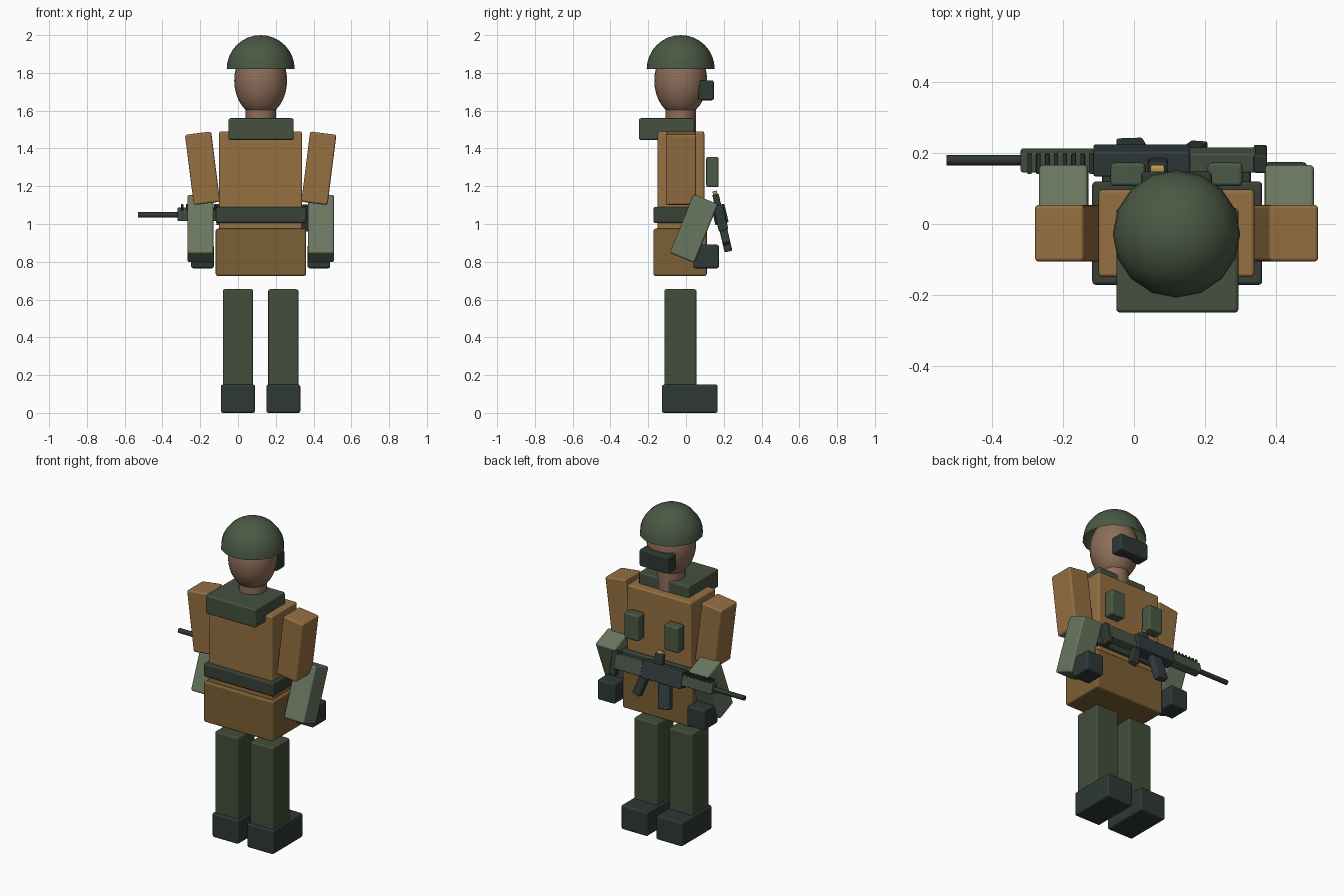
import bpy, bmesh, math
from mathutils import Matrix, Vector

if "Cube" in bpy.data.objects:
    bpy.data.objects.remove(bpy.data.objects["Cube"])

CX = 0.12      # body centre line
HY = -0.028    # head axis

COLORS = {
    "helmet": (.07, .10, .058), "collar": (.06, .08, .05), "skin": (.27, .155, .10),
    "tan": (.30, .16, .053), "hips": (.20, .115, .035), "sleeve": (.14, .18, .115),
    "trousers": (.055, .075, .043), "dark": (.027, .04, .034), "steel": (.033, .046, .05),
    "belt": (.04, .052, .038), "stock": (.07, .088, .06), "brass": (.60, .38, .10),
}
MATS = {}
for key, rgb in COLORS.items():
    MATS[key] = bpy.data.materials.new(key)
    MATS[key].diffuse_color = (*rgb, 1)


def add(name, bm, mat, matrix=Matrix(), smooth=True):
    me = bpy.data.meshes.new(name)
    bm.to_mesh(me)
    bm.free()
    for p in me.polygons:
        p.use_smooth = smooth
    me.materials.append(MATS[mat])
    ob = bpy.data.objects.new(name, me)
    ob.matrix_world = matrix
    bpy.context.collection.objects.link(ob)
    return ob


def box(name, center, size, mat, rot=Matrix(), bevel=.011, frame=Matrix()):
    """Rounded box, turned about its own centre, inside an optional frame."""
    bm = bmesh.new()
    bmesh.ops.create_cube(bm, size=1)
    bmesh.ops.scale(bm, vec=size, verts=bm.verts)
    ob = add(name, bm, mat, frame @ Matrix.Translation(center) @ rot)
    mod = ob.modifiers.new("round", 'BEVEL')
    mod.width, mod.segments, mod.harden_normals = bevel, 3, True
    return ob


def span(name, x, y, z, mat, **kw):
    """Box from its (min, max) range on each axis."""
    c = [(a + b) / 2 for a, b in (x, y, z)]
    return box(name, c, [b - a for a, b in (x, y, z)], mat, **kw)


def cylinder(name, center, r, depth, mat, rot=Matrix(), frame=Matrix(), sides=20):
    bm = bmesh.new()
    bmesh.ops.create_cone(bm, cap_ends=True, segments=sides, radius1=r, radius2=r, depth=depth)
    ob = add(name, bm, mat, frame @ Matrix.Translation(center) @ rot)
    for p in ob.data.polygons:
        p.use_smooth = len(p.vertices) == 4
    return ob


def sphere(name, center, radii, mat, u, v, cut=False):
    bm = bmesh.new()
    bmesh.ops.create_uvsphere(bm, u_segments=u, v_segments=v, radius=1)
    if cut:
        bmesh.ops.delete(bm, geom=[w for w in bm.verts if w.co.z < -.01], context='VERTS')
    bmesh.ops.scale(bm, vec=radii, verts=bm.verts)
    return add(name, bm, mat, Matrix.Translation(center))


def R(deg, axis):
    return Matrix.Rotation(math.radians(deg), 4, axis)


# head
sphere("helmet", (CX, HY, 1.82), (.18, .18, .18), "helmet", 16, 16, cut=True)
sphere("head", (CX, HY, 1.76), (.14, .14, .19), "skin", 24, 16)
cylinder("neck", (CX, HY, 1.54), .08, .18, "skin")
span("goggles", (.02, .22), (.066, .148), (1.655, 1.76), "dark")

# trunk
span("collar", (-.05, .295), (-.25, .045), (1.445, 1.56), "collar")
span("torso", (-.10, .34), (-.15, .097), (.95, 1.49), "tan")
span("belt", (-.118, .362), (-.172, .12), (1.005, 1.09), "belt")
span("hips", (-.118, .36), (-.172, .11), (.725, .975), "hips")

# parts on both sides
for s, side in ((-1, "left"), (1, "right")):
    leg_x, arm_x = CX + s * .12, CX + s * .308
    box(f"{side}_leg", (leg_x, -.03, .38), (.16, .17, .55), "trousers")
    box(f"{side}_boot", (leg_x, .02, .075), (.18, .295, .15), "dark")
    box(f"{side}_upper_arm", (arm_x, -.026, 1.295), (.14, .16, .375), "tan", rot=R(s * 7.2, 'Y'))
    box(f"{side}_forearm", (arm_x + s * .011, .042, .976), (.138, .14, .335), "sleeve", rot=R(-22, 'X'))
    box(f"{side}_hand", (arm_x, .107, .828), (.12, .135, .125), "dark")
    box(f"{side}_chest_pouch", (CX + s * .137, .14, 1.275), (.098, .066, .16), "helmet")

# rifle, built along x in a frame rolled about its barrel
GUN = Matrix.Translation((0, .18, 1.048)) @ R(13, 'X')
g = dict(frame=GUN, bevel=.006)
cylinder("barrel", (-.40, 0, 0), .0145, .26, "dark", rot=R(90, 'Y'), frame=GUN, sides=16)
span("handguard", (-.32, -.112), (-.0285, .0285), (-.029, .035), "stock", **g)
for i in range(8):
    box(f"rail_rib_{i + 1}", (-.295 + i * .025, 0, .042), (.012, .058, .022), "dark",
        frame=GUN, bevel=.003)
span("receiver", (-.115, .158), (-.036, .036), (-.048, .052), "steel", **g)
span("stock_body", (.155, .345), (-.028, .028), (-.045, .04), "stock", **g)
span("butt_pad", (.338, .376), (-.026, .026), (-.086, .052), "dark", **g)
box("magazine", (-.002, 0, -.115), (.075, .042, .16), "steel", rot=R(8, 'Y'), **g)
box("grip", (.165, 0, -.095), (.05, .042, .13), "dark", rot=R(-18, 'Y'), **g)
span("sight", (.04, .094), (-.016, .018), (.045, .112), "dark", **g)
span("sight_cap", (.046, .086), (-.011, .012), (.11, .13), "brass", frame=GUN, bevel=.004)

for m in bpy.data.materials:
    if m.users and not m.is_grease_pencil:
        m.use_nodes = True
        m.node_tree.nodes["Principled BSDF"].inputs["Base Color"].default_value = m.diffuse_color
